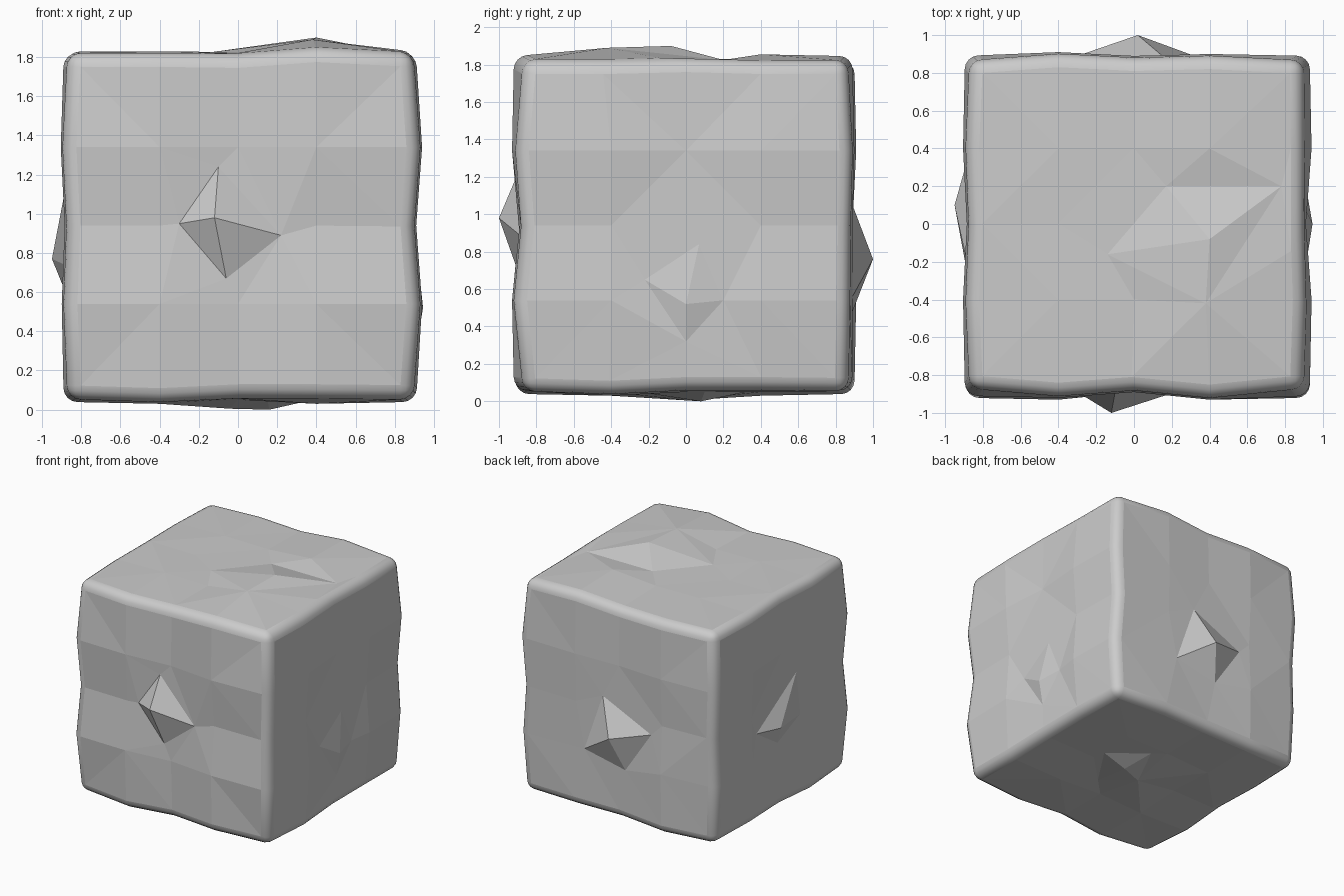
import bpy, bmesh
from math import hypot
from mathutils import Vector
from mathutils.geometry import delaunay_2d_cdt

if "Cube" in bpy.data.objects:
    bpy.data.objects.remove(bpy.data.objects["Cube"])

MID = 0.94                      # height of the block's centre
STEP = 0.4                      # spacing of the stations along every cube edge

# Sides keyed by (axis, sign); u, v are the two remaining axes in order.
# Each: corner reach, pillow reach along u, along v, spike tip (u, v, reach),
# spike base points (u, v, optional reach)
SIDES = {
    (1, -1): (.87, (.92, .89, .93), (.93, .89, .92), (-.12, .04, 1),
              ((-.3, .01), (-.1, .3), (.22, -.05), (-.06, -.27))),
    (1, 1): (.865, (.91, .89, .9), (.885, .89, .9), (.02, -.18, 1),
             ((.32, -.38), (.15, .11), (-.3, -.1), (-.06, -.46))),
    (0, -1): (.87, (.9, .885, .9), (.9, .885, .905), (.1, -.17, .95),
              ((.33, -.15), (-.2, .17), (-.25, -.2), (.05, -.33))),
    (0, 1): (.895, (.92, .91, .91), (.94, .91, .94), (0, -.42, .945),
             ((-.22, -.29), (.07, -.1), (.2, -.4), (0, -.62))),
    (2, 1): (.88, (.89, .885, .915), (.89, .9, .89), (.4, -.08, .96),
             ((.78, .2), (.17, .2), (-.14, -.16), (.38, -.42, .95))),
    (2, -1): (.885, (.91, .89, .89), (.91, .89, .89), (.16, .08, .94),
              ((.38, .1), (.1, .32), (-.04, 0, .935), (.15, -.25))),
}


def plane_axes(axis):
    return [a for a in range(3) if a != axis]


def border_point(side_a, side_b, k):
    """Point shared by two neighbouring sides at station k (0, 1, 2)."""
    along = 3 - side_a[0] - side_b[0]
    p = [0, 0, 0]
    for s in (side_a, side_b):
        profile = SIDES[s][1 + plane_axes(s[0]).index(along)]
        p[s[0]] = s[1] * (profile[k] - .01)
    p[along] = (k - 1) * STEP
    return p


def border_loop(side):
    """Closed border of a side as 3D points, corner by corner."""
    axis, sign = side
    u, v = plane_axes(axis)
    loop = []
    for a, s, su, sv, order in ((v, -1, -1, -1, (0, 1, 2)), (u, 1, 1, -1, (0, 1, 2)),
                                (v, 1, 1, 1, (2, 1, 0)), (u, -1, -1, 1, (2, 1, 0))):
        signs = [0, 0, 0]
        signs[axis], signs[u], signs[v] = sign, su, sv
        loop.append([t * SIDES[(i, t)][0] for i, t in enumerate(signs)])
        loop += [border_point(side, (a, s), k) for k in order]
    return loop


def relief(side):
    """Spike tip and base, then the pillows and grooves around them."""
    _, ru, rv, tip, base = SIDES[side]
    groove = min(ru[1], rv[1])
    pts = [tip] + [b if len(b) == 3 else (*b, groove) for b in base]
    spike = list(pts)
    for i in range(3):
        for j in range(3):
            if i == j == 1:
                continue
            a, b = (i - 1) * STEP, (j - 1) * STEP
            # quadrants bulge, the cross between them is sunk
            h = max(ru[i], rv[j]) if i != 1 and j != 1 else groove
            clear = all(hypot(a - p[0], b - p[1]) > .09 for p in spike)
            if clear and hypot(a - tip[0], b - tip[1]) > .25:
                pts.append((a, b, h))
    return pts


bm = bmesh.new()
side_id = bm.faces.layers.int.new("side")

# Six chipped sides, each triangulated from its border and relief points
for n, side in enumerate(SIDES):
    axis, sign = side
    u, v = plane_axes(axis)
    pts = border_loop(side)
    count = len(pts)
    for a, b, h in relief(side):
        p = [0, 0, 0]
        p[axis], p[u], p[v] = sign * h, a, b
        pts.append(p)
    base = [count + i for i in range(1, 5)]
    edges = [(count, i) for i in base] + list(zip(base, base[1:] + base[:1]))
    flat = [Vector((p[u], p[v])) for p in pts]
    co, _, tris, origin, _, _ = delaunay_2d_cdt(flat, edges, [list(range(count))], 1, 1e-5)
    verts = [bm.verts.new(pts[o[0]]) for o in origin]
    for t in tris:
        f = bm.faces.new([verts[i] for i in t])
        f[side_id] = n

bmesh.ops.remove_doubles(bm, verts=bm.verts, dist=1e-4)
bmesh.ops.recalc_face_normals(bm, faces=bm.faces)

# Rounded cube edges: smooth rims between flat chipped facets
rims = [e for e in bm.edges if len({f[side_id] for f in e.link_faces}) == 2]
rounded = bmesh.ops.bevel(bm, geom=rims, offset=.07, offset_type='OFFSET', segments=4,
                          profile=.5, affect='EDGES', clamp_overlap=False)
for f in rounded["faces"]:
    f.smooth = True
bmesh.ops.translate(bm, verts=bm.verts, vec=(0, 0, MID))

mesh = bpy.data.meshes.new("stone_block")
bm.to_mesh(mesh)
bm.free()
block = bpy.data.objects.new("stone_block", mesh)
bpy.context.collection.objects.link(block)
